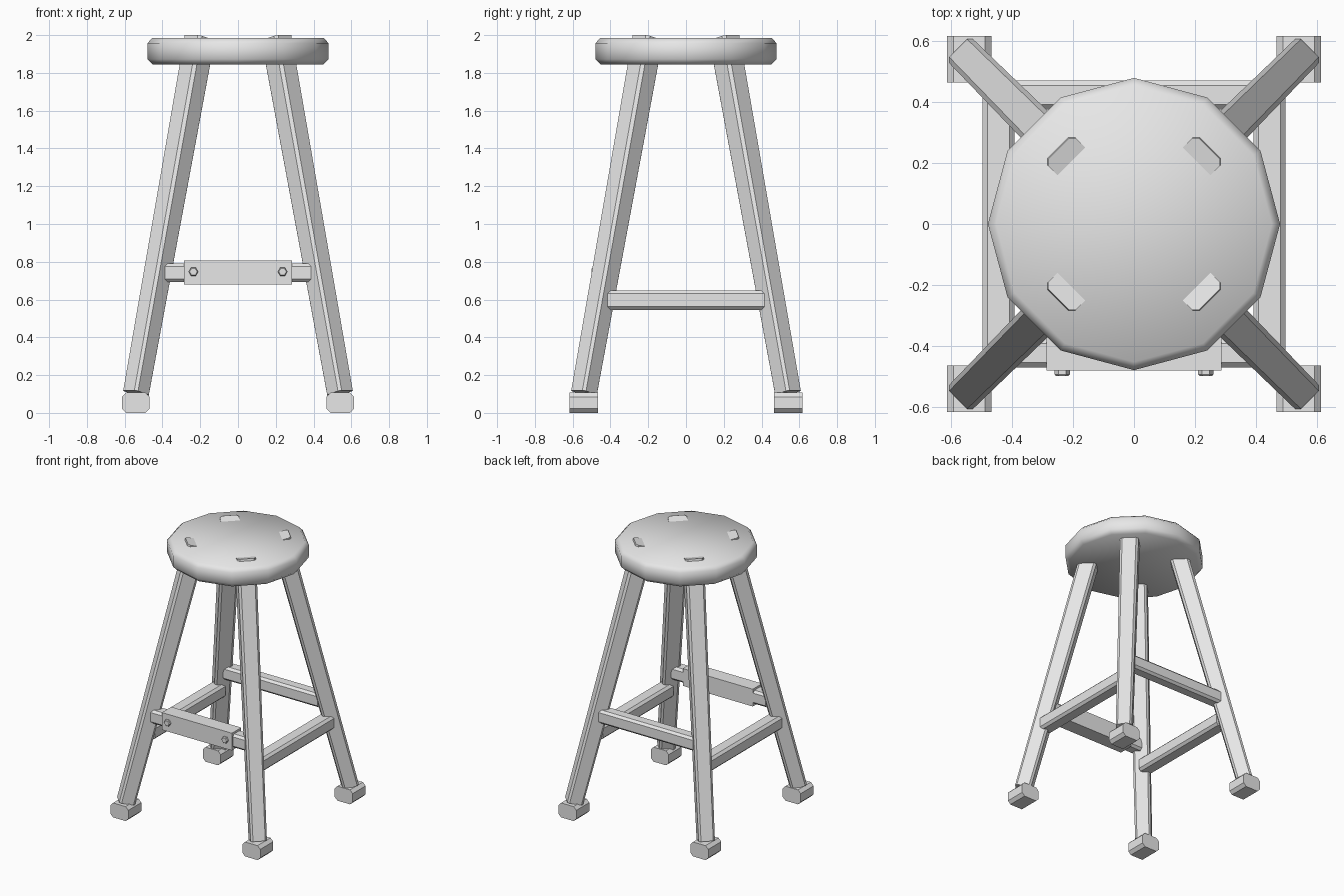
import bpy
import bmesh
import math
from mathutils import Vector, Matrix

cube = bpy.data.objects.get("Cube")
if cube:
    bpy.data.objects.remove(cube, do_unlink=True)

grey = bpy.data.materials.new("plain_grey")
grey.use_nodes = True
colour = (0.8, 0.8, 0.8, 1)
grey.diffuse_color = colour
grey.node_tree.nodes["Principled BSDF"].inputs["Base Color"].default_value = colour


def finish(name, bm, smooth=False):
    bmesh.ops.recalc_face_normals(bm, faces=bm.faces[:])
    for face in bm.faces:
        face.smooth = smooth
    mesh = bpy.data.meshes.new(name)
    bm.to_mesh(mesh)
    bm.free()
    mesh.materials.append(grey)
    obj = bpy.data.objects.new(name, mesh)
    bpy.context.scene.collection.objects.link(obj)
    return obj


def loft(name, sections, smooth=False):
    """Skin matching closed sections and cap both ends."""
    bm = bmesh.new()
    rings = [[bm.verts.new(p) for p in section] for section in sections]
    for low, high in zip(rings, rings[1:]):
        for i in range(len(low)):
            j = (i + 1) % len(low)
            bm.faces.new((low[i], low[j], high[j], high[i]))
    bm.faces.new(rings[0])
    bm.faces.new(rings[-1])
    return finish(name, bm, smooth)


def rod(name, start, end, width, depth, chamfer, side, taper=1.0):
    """Straight beam with chamfered long edges; width runs along side."""
    start, end = Vector(start), Vector(end)
    axis = (end - start).normalized()
    side = Vector(side).normalized()
    other = axis.cross(side)
    w, d, c = width / 2, depth / 2, chamfer
    outline = [(w, d - c), (w - c, d), (c - w, d), (-w, d - c),
               (-w, c - d), (c - w, -d), (w - c, -d), (w, c - d)]
    if c == 0:
        outline = [(w, d), (-w, d), (-w, -d), (w, -d)]
    return loft(name, [[p + (side * u + other * v) * s for u, v in outline]
                       for p, s in ((start, 1.0), (end, taper))])


def turned(name, profile, sides, matrix, smooth=False):
    """Stack of regular polygons given as (radius, height)."""
    step = math.tau / sides
    return loft(name, [[matrix @ Vector((r * math.cos(i * step), r * math.sin(i * step), h))
                        for i in range(sides)] for r, h in profile], smooth)


# Seat: softened twelve-sided disc
turned("seat", [(0.453, 1.845), (0.48, 1.873), (0.48, 1.957), (0.453, 1.985)],
       12, Matrix.Identity(4), smooth=True)

# Splayed legs that pass through the seat, each with a block foot
for sx, x_name in ((-1, "right"), (1, "left")):
    for sy, y_name in ((-1, "front"), (1, "back")):
        label = y_name + "_" + x_name
        rod(label + "_leg", (sx * 0.54, sy * 0.54, 0.106), (sx * 0.203, sy * 0.203, 1.984),
            0.111, 0.111, 0.014, (-sy, sx, 0), taper=1.17)
        rod(label + "_foot", (sx * 0.541, sy * 0.541 - 0.076, 0), (sx * 0.541, sy * 0.541 + 0.076, 0),
            0.107, 0.147, 0.022, (0, 0, 1)).location.z = 0.0535

# Lower side rails
for sx, x_name in ((-1, "right"), (1, "left")):
    rod(x_name + "_rail", (sx * 0.445, -0.415, 0.597), (sx * 0.445, 0.415, 0.597),
        0.102, 0.106, 0.017, (0, 0, 1))

# Higher front and back rails
for sy, y_name in ((-1, "front"), (1, "back")):
    rod(y_name + "_rail", (-0.387, sy * 0.424, 0.742), (0.387, sy * 0.424, 0.742),
        0.1, 0.094, 0.016, (0, 0, 1))

# Sleeve around the front rail, with two hexagonal bolts
rod("front_sleeve", (-0.287, -0.427, 0.743), (0.287, -0.427, 0.743),
    0.128, 0.11, 0, (0, 0, 1))
for sx, x_name in ((-1, "right"), (1, "left")):
    place = Matrix.Translation((sx * 0.236, -0.482, 0.747)) @ Matrix.Rotation(math.pi / 2, 4, "X")
    turned(x_name + "_bolt", [(0.025, -0.01), (0.025, 0.012), (0.02, 0.018)], 6, place)
